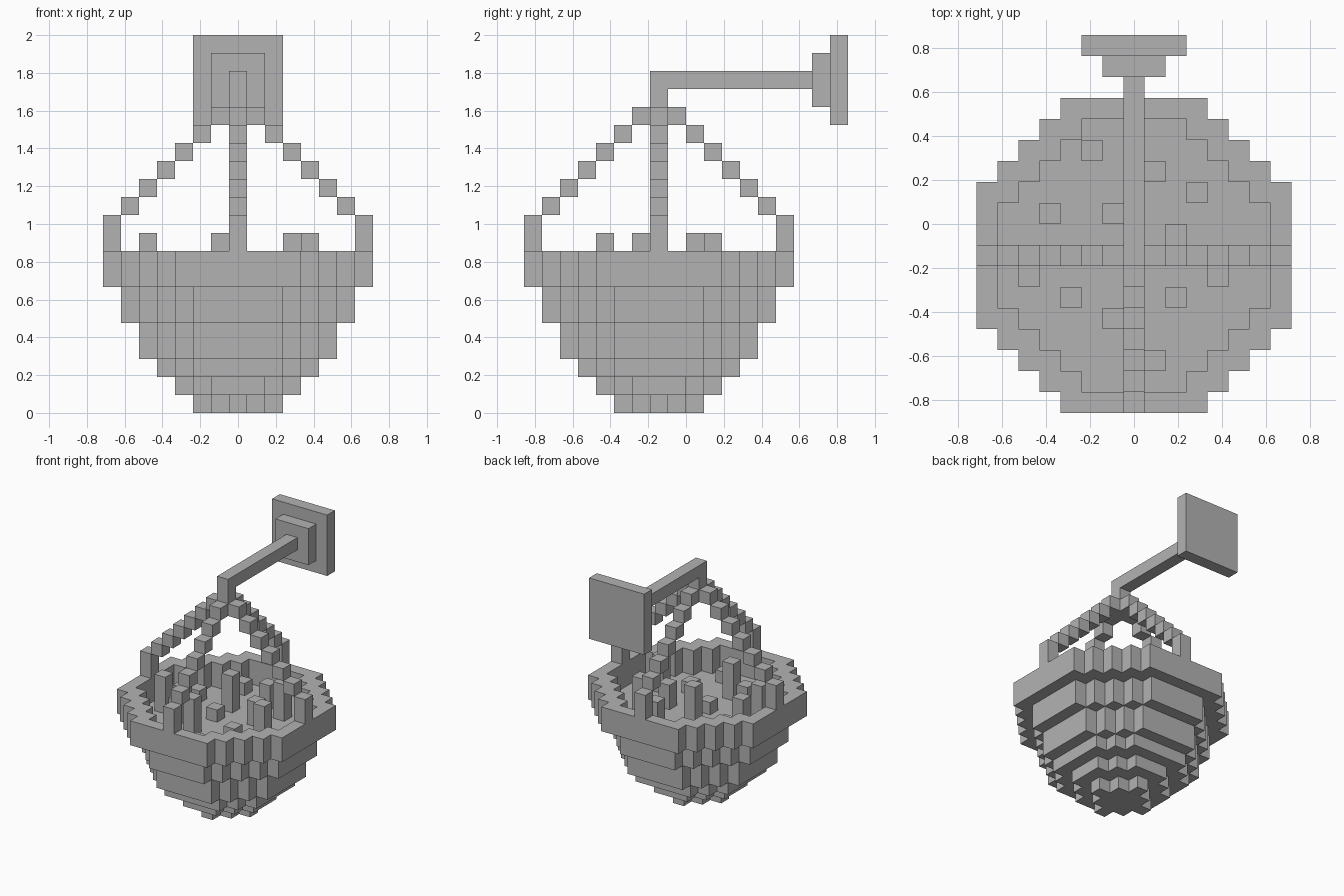
import bpy
import bmesh
from mathutils import Vector

U = 2 / 21            # edge length of one block
CENTRE_Y = -1.5 * U   # middle of the basket

cube = bpy.data.objects.get("Cube")
if cube:
    bpy.data.objects.remove(cube, do_unlink=True)

GREY = (0.45, 0.45, 0.45, 1)
grey = bpy.data.materials.new("plain grey")
grey.use_nodes = True
grey.diffuse_color = GREY
grey.node_tree.nodes["Principled BSDF"].inputs["Base Color"].default_value = GREY


def finish(name, bm):
    bmesh.ops.recalc_face_normals(bm, faces=bm.faces)
    mesh = bpy.data.meshes.new(name)
    bm.to_mesh(mesh)
    bm.free()
    mesh.materials.append(grey)
    bpy.context.collection.objects.link(bpy.data.objects.new(name, mesh))


def blocks(name, cells):
    """Skin a set of grid cells, leaving out faces shared by neighbours."""
    bm = bmesh.new()
    cells = set(cells)
    corners = {}

    def corner(p):
        key = tuple(round(c * 2) for c in p)
        if key not in corners:
            corners[key] = bm.verts.new((p.x * U, p.y * U + CENTRE_Y, p.z * U))
        return corners[key]

    for cell in cells:
        middle = Vector(cell) + Vector((0, 0, 0.5))
        for axis in range(3):
            for sign in (-1, 1):
                n, a, b = Vector(), Vector(), Vector()
                n[axis], a[(axis + 1) % 3], b[(axis + 2) % 3] = sign, sign, 1
                if tuple(int(c + d) for c, d in zip(cell, n)) in cells:
                    continue
                ring = (-a - b, a - b, a + b, b - a)
                bm.faces.new([corner(middle + (n + r) / 2) for r in ring])
    mesh_normals_name = name
    mesh = bpy.data.meshes.new(mesh_normals_name)
    bm.to_mesh(mesh)
    bm.free()
    mesh.materials.append(grey)
    bpy.context.collection.objects.link(bpy.data.objects.new(name, mesh))


def box(name, low, high):
    bm = bmesh.new()
    bmesh.ops.create_cube(bm, size=1)
    for v in bm.verts:
        p = [h if c > 0 else l for c, l, h in zip(v.co, low, high)]
        v.co = (p[0] * U, p[1] * U + CENTRE_Y, p[2] * U)
    finish(name, bm)


def octagon(radius, diagonal, bottom, top):
    span = range(-radius, radius + 1)
    return {(x, y, z) for x in span for y in span for z in range(bottom, top)
            if abs(x) + abs(y) <= diagonal}


# Stepped bowl, filled up to the soil
bowl = set()
for tier in ((2, 2, 0, 1), (3, 4, 1, 2), (4, 6, 2, 3), (5, 7, 3, 5), (6, 8, 5, 7)):
    bowl |= octagon(*tier)
blocks("basket_bowl", bowl)

# Rim around the soil
blocks("basket_rim", octagon(7, 10, 7, 9) - octagon(6, 8, 7, 9))

# Plants: one, two or three blocks high
plants = {
    1: [(-2, 5), (3 - 1, -2), (1, -5), (-4, 2), (-1, 0)],
    2: [(1, 4), (2, 1), (-3, -2), (-4, 0)],
    3: [(-5, -1), (4, -1), (3, 3), (-1, 2), (-1, -3)],
}
blocks("plants", [(x, y, 7 + k) for height, spots in plants.items()
                  for x, y in spots for k in range(height)])

# Four hanging ropes, each an upright end and a stepped diagonal
for side, (dx, dy) in {"left": (1, 0), "right": (-1, 0),
                       "back": (0, 1), "front": (0, -1)}.items():
    steps = [(7, 9), (7, 10)] + [(r, 17 - r) for r in range(1, 7)]
    blocks(side + "_rope", [(dx * r, dy * r, z) for r, z in steps])

# Wall bracket
box("hook_post", (-0.5, -0.5, 16), (0.5, 0.5, 18))
box("bracket_arm", (-0.5, -0.5, 18), (0.5, 8.5, 19))
box("bracket_boss", (-1.5, 8.5, 17), (1.5, 9.5, 20))
box("wall_plate", (-2.5, 9.5, 16), (2.5, 10.5, 21))
